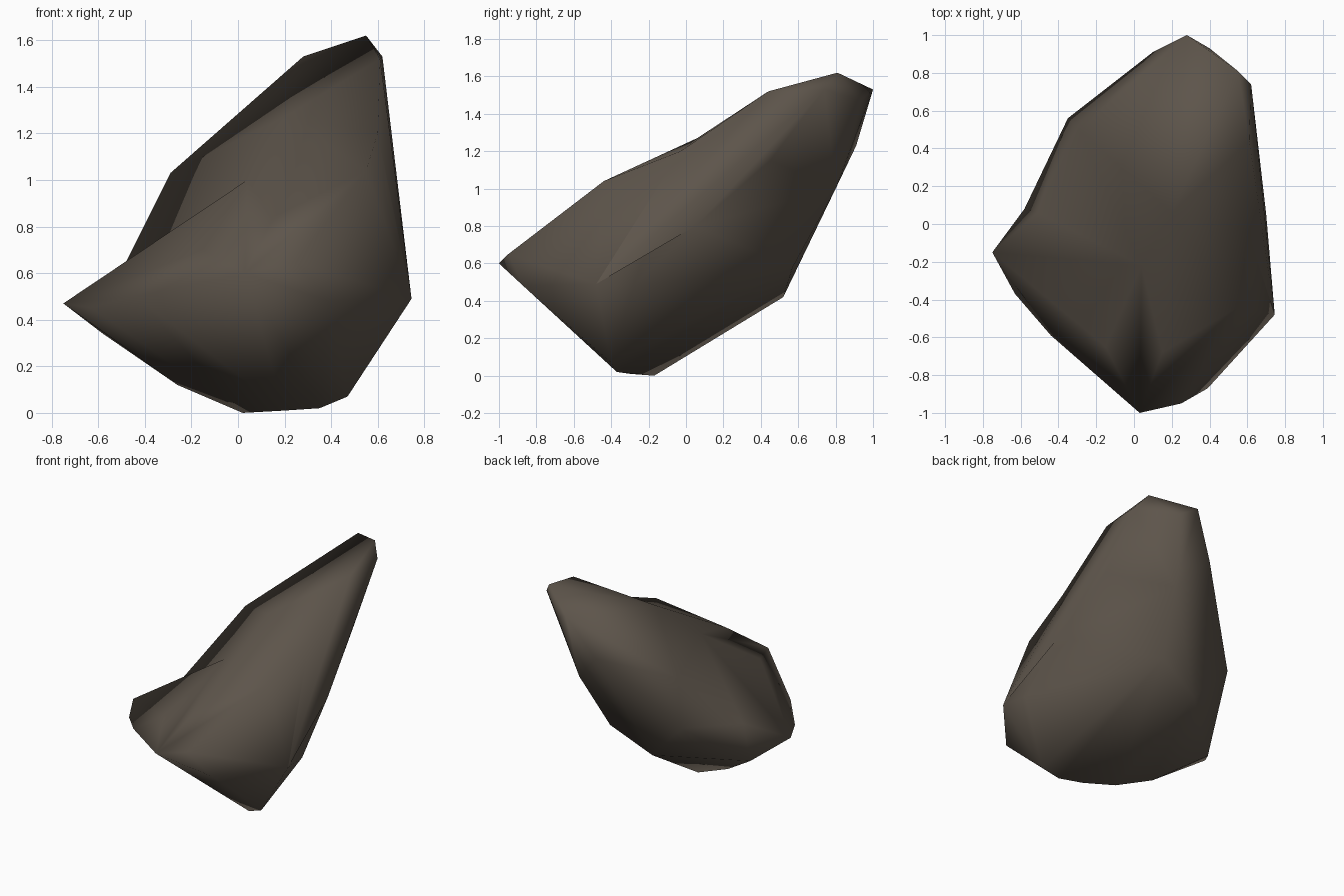
import bpy
import bmesh
import math
from mathutils import Vector

# Remove the default cube only
default_cube = bpy.data.objects.get("Cube")
if default_cube:
    bpy.data.objects.remove(default_cube, do_unlink=True)


def make_material(name, colour):
    material = bpy.data.materials.new(name)
    material.use_nodes = True
    material.diffuse_color = colour
    for node in material.node_tree.nodes:
        if node.type == "BSDF_PRINCIPLED":
            node.inputs["Base Color"].default_value = colour
            node.inputs["Roughness"].default_value = 1.0
    return material


def point(x, y, z):
    """Corner given in hundredths of a unit."""
    return Vector((x, y, z)) / 100


# Corners that border the hollows
peak_back = point(28, 100, 153)
peak_front = point(61, 44, 152)
peak_left = point(62, 74, 153)
peak_side = point(11, 83, 140)
crest = point(20, 6, 127)
shoulder = point(-29, 50, 103)
hip = point(-35, 56, 70)
ridge_foot = point(55, -44, 104)
flank_top = point(63, 45, 115)
flank = point(70, 5, 80)
flank_low = point(72, -28, 48)
flank_tip = point(74.5, -48, 49)
nose = point(3, -100, 60)
nose_top = point(15, -68, 84)
brow = point(-15, -65, 70)
spur = point(-75, -15, 47)
spur_front = point(-63, -37, 45)
spur_heel = point(-58, 8, 34)
border = [peak_back, peak_front, peak_left, peak_side, crest, shoulder, hip,
          ridge_foot, flank_top, flank, flank_low, flank_tip, nose, nose_top,
          brow, spur, spur_front, spur_heel]

# Remaining corners of the boulder, grouped by region
peak = [point(55, 81, 162), point(40, 93, 147), point(10, 91, 123)]
back = [point(31, 80, 100), point(22, 57, 58), point(-9, 52, 42)]
chin = [point(-44, -59, 50), point(25, -95, 65), point(39, -87, 48),
        point(25, -65, 31)]
base = [point(2, -17, 0), point(20, -30, 1), point(35, -37, 2),
        point(47, -40, 7), point(-26, -12, 12)]

# Points that sit below the convex skin
fold = point(4, -22, 100)
hollow = point(-51, 6, 59)
ridge_dip = point(60, -3, 120)


def build_hull(bm, corners):
    """Wrap the corners in a convex skin and drop the spare vertices."""
    verts = [bm.verts.new(c) for c in corners]
    bmesh.ops.convex_hull(bm, input=verts)
    loose = [v for v in bm.verts if not v.link_faces]
    bmesh.ops.delete(bm, geom=loose, context="VERTS")
    bmesh.ops.triangulate(bm, faces=bm.faces[:])


def same(vert, corner):
    return (vert.co - corner).length < 0.001


def carve(bm, apex, rim_corners):
    """Swap the faces spanned by the rim corners for a fan around the apex."""
    cut = [f for f in bm.faces
           if all(any(same(v, c) for c in rim_corners) for v in f.verts)]
    edges = [e for f in cut for e in f.edges]
    rim = [tuple(e.verts) for e in set(edges) if edges.count(e) == 1]
    bmesh.ops.delete(bm, geom=cut, context="FACES")
    centre = next((v for v in bm.verts if same(v, apex)), None)
    if centre is None:
        centre = bm.verts.new(apex)
    for start, end in rim:
        if centre not in (start, end):
            bm.faces.new((start, end, centre))


bm = bmesh.new()
build_hull(bm, border + peak + back + chin + base)

# Slope behind the crest, fold in front of it, hollow beside the spur
carve(bm, crest, [spur, crest, peak_back, peak_side, shoulder])
carve(bm, fold, [spur, spur_front, brow, nose, nose_top, crest, shoulder])
carve(bm, hollow, [spur, fold, shoulder, hip, spur_heel])

# Left flank and the dip in its ridge
carve(bm, flank_top, [peak_left, peak_front, flank, flank_top, flank_low])
carve(bm, ridge_dip, [peak_front, ridge_foot, crest, flank_top, flank,
                      flank_low, flank_tip])
bmesh.ops.recalc_face_normals(bm, faces=bm.faces[:])

mesh = bpy.data.meshes.new("boulder")
bm.to_mesh(mesh)
bm.free()
boulder = bpy.data.objects.new("boulder", mesh)
bpy.context.collection.objects.link(boulder)
mesh.materials.append(make_material("brown grey stone", (0.11, 0.09, 0.07, 1)))

# Soft shading that keeps only the hardest edges
bpy.ops.object.select_all(action="DESELECT")
boulder.select_set(True)
bpy.context.view_layer.objects.active = boulder
bpy.ops.object.shade_smooth_by_angle(angle=math.radians(100))
